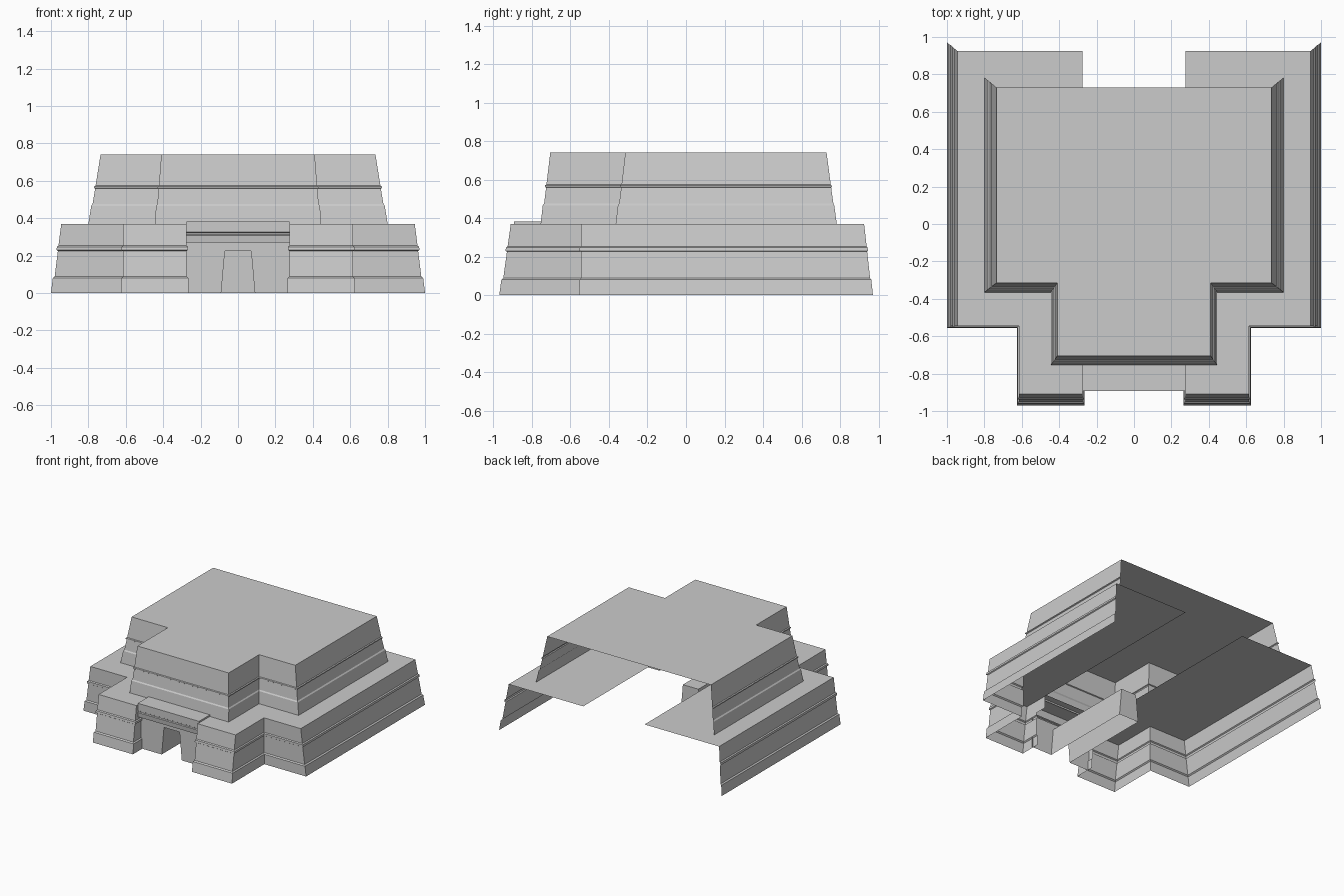
import bpy
from mathutils import Vector

if "Cube" in bpy.data.objects:
    bpy.data.objects.remove(bpy.data.objects["Cube"])


def make_part(name, verts, faces):
    """Half part (x >= 0), completed by a mirror across x = 0."""
    me = bpy.data.meshes.new(name)
    me.from_pydata([tuple(v) for v in verts], [], faces)
    ob = bpy.data.objects.new(name, me)
    bpy.context.collection.objects.link(ob)
    mod = ob.modifiers.new("mirror", 'MIRROR')
    mod.use_clip = True
    return ob


def strip_faces(rows, cols):
    """Quads between successive rows of a grid."""
    return [(r * cols + c, (r + 1) * cols + c, (r + 1) * cols + c + 1, r * cols + c + 1)
            for r in range(rows - 1) for c in range(cols - 1)]


def tier(name, path, profile, deck_close):
    """Walls swept along a plan path: (base point, slope shift, moulding direction).
    profile rows: (z, fraction of slope, moulding projection)."""
    verts = []
    for base, slope, lip in path:
        for z, t, m in profile:
            p = Vector(base) + Vector(slope) * t + Vector(lip) * m
            verts.append((p.x, p.y, z))
    n = len(profile)
    faces = [(i * n + j, i * n + j + 1, (i + 1) * n + j + 1, (i + 1) * n + j)
             for i in range(len(path) - 1) for j in range(n - 1)]
    make_part(name + "_walls", verts, faces)
    # flat deck on top of the walls
    top = [verts[i * n + n - 1] for i in range(len(path))]
    top.append((*deck_close, profile[-1][0]))
    top.reverse()
    make_part(name + "_deck", top, [tuple(range(len(top)))])


# Lower tier: battered sides and bastion fronts, upright returns
tier("lower_tier",
     [((0.99, 0.965), (-0.045, -0.04), (1, 0.6)),
      ((0.99, -0.545), (-0.045, 0), (1, -1)),
      ((0.615, -0.545), (0, 0), (1, -1)),
      ((0.615, -0.96), (0, 0.05), (1, -1)),
      ((0.275, -0.96), (0, 0.05), (-1, -1)),
      ((0.275, -0.80), (0, 0), (-1, 0))],
     [(0, 0, 0.01), (0.08, 0.2, 0.009), (0.088, 0.22, 0),
      (0.225, 0.6, 0), (0.23, 0.61, 0.008), (0.247, 0.66, 0.008),
      (0.253, 0.67, 0), (0.37, 1, 0)],
     (0.275, 0.925))

# Upper tier: all walls battered
tier("upper_tier",
     [((0.795, 0.78), (-0.06, -0.05), (1, 0.6)),
      ((0.795, -0.36), (-0.06, 0.045), (1, -1)),
      ((0.44, -0.36), (-0.03, 0.045), (1, -1)),
      ((0.44, -0.75), (-0.03, 0.045), (1, -1)),
      ((0, -0.75), (0, 0.045), (0, -1))],
     [(0.37, 0, 0.005), (0.466, 0.27, 0.006), (0.475, 0.29, 0),
      (0.558, 0.52, 0), (0.562, 0.53, 0.007), (0.57, 0.55, 0.007),
      (0.574, 0.56, 0), (0.74, 1, 0)],
     (0, 0.73))

# Gate lintel with a groove, running back as the porch roof
lintel = [(-0.70, 0.383), (-0.893, 0.383), (-0.893, 0.325), (-0.885, 0.32),
          (-0.885, 0.312), (-0.893, 0.308), (-0.888, 0.27), (-0.85, 0.27)]
make_part("gate_lintel",
          [(x, y, z) for y, z in lintel for x in (0, 0.275)],
          strip_faces(len(lintel), 2))
make_part("gate_lintel_side", [(0.275, y, z) for y, z in lintel + [(-0.70, 0.27)]],
          [tuple(range(len(lintel) + 1))])

# Door wall around the tapered opening
panel = [(0.09, 0), (0.275, 0), (0.275, 0.27), (0, 0.27), (0, 0.225), (0.07, 0.225)]
make_part("door_wall", [(x, -0.85, z) for x, z in panel], [tuple(range(6))])

# Passage behind the door, closed at its far end
door = [(0.09, 0), (0.07, 0.225), (0, 0.225)]
make_part("passage", [(x, y, z) for x, z in door for y in (-0.85, -0.06)],
          strip_faces(3, 2))
make_part("passage_end", [(x, -0.06, z) for x, z in [(0, 0)] + door], [(0, 1, 2, 3)])
